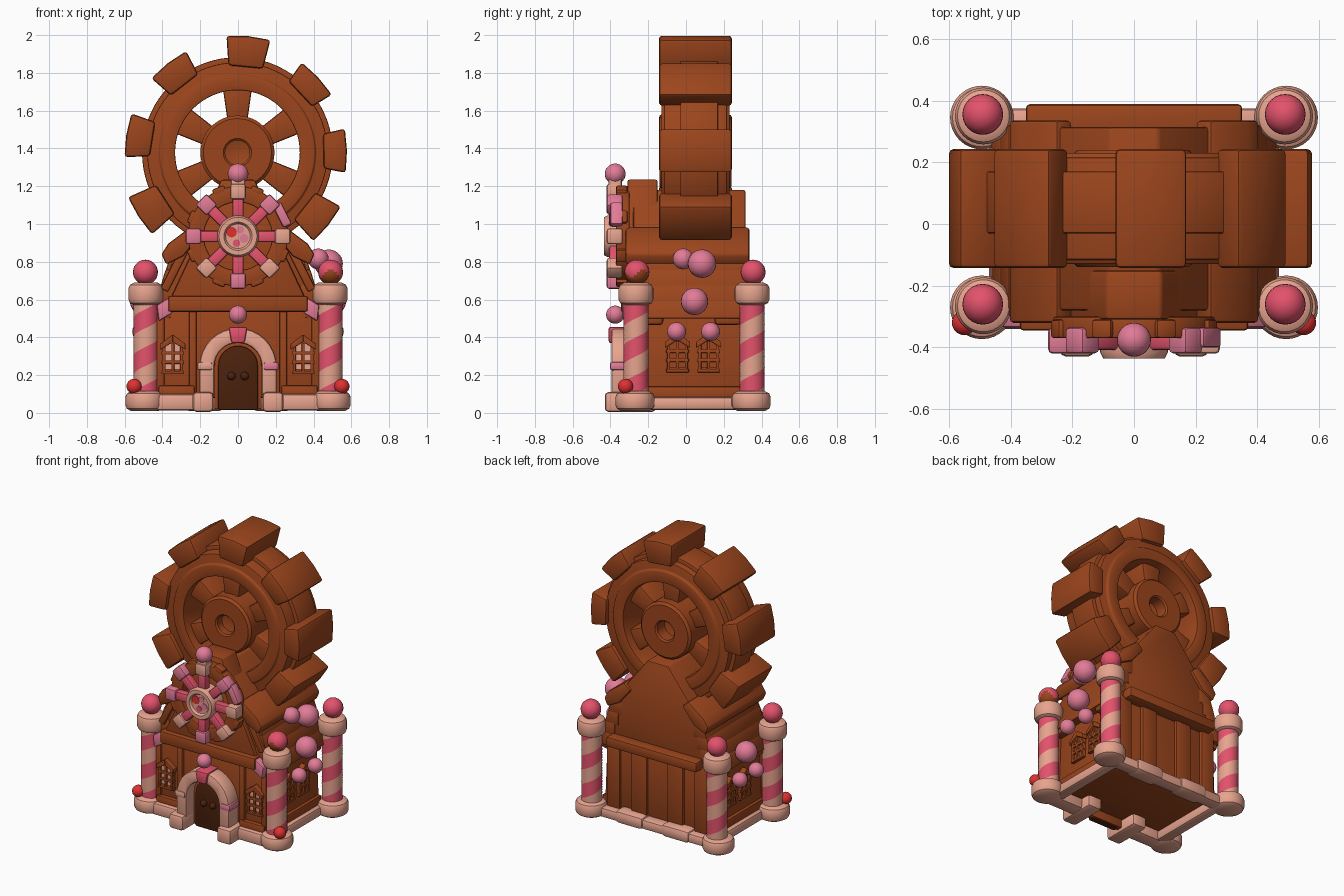
import bpy, bmesh, math
from mathutils import Matrix, Vector

if "Cube" in bpy.data.objects:
    bpy.data.objects.remove(bpy.data.objects["Cube"])

def material(name, r, g, b):
    m = bpy.data.materials.new(name)
    m.diffuse_color = (r, g, b, 1)
    m.use_nodes = True
    m.node_tree.nodes["Principled BSDF"].inputs["Base Color"].default_value = m.diffuse_color
    return m

BROWN = material("chocolate brown", .33, .06, .012)
PEACH = material("peach", .80, .37, .27)
ROSE = material("rose", .77, .085, .15)
MAUVE = material("candy pink", .76, .20, .31)
RED = material("red", .74, .03, .03)
DARK = material("dark chocolate", .075, .016, .004)

def finish(bm, name, mats, bevel=0, matrix=None):
    """Round the hard edges, shade smooth and link the object."""
    bmesh.ops.recalc_face_normals(bm, faces=bm.faces)
    if bevel:
        hard = [e for e in bm.edges if e.calc_face_angle(0) > math.radians(32)]
        bmesh.ops.bevel(bm, geom=hard, offset=bevel, segments=2, profile=.5,
                        affect='EDGES', clamp_overlap=True)
    if matrix:
        bm.transform(matrix)
    for f in bm.faces:
        f.smooth = True
    me = bpy.data.meshes.new(name)
    bm.to_mesh(me)
    bm.free()
    me.set_sharp_from_angle(angle=math.radians(35))
    for m in (mats if isinstance(mats, list) else [mats]):
        me.materials.append(m)
    ob = bpy.data.objects.new(name, me)
    bpy.context.scene.collection.objects.link(ob)
    return ob

def prism(name, pts, y0, y1, mat, bevel=.012, matrix=None):
    """Outline in x/z, extruded along y."""
    bm = bmesh.new()
    a = [bm.verts.new((x, y0, z)) for x, z in pts]
    b = [bm.verts.new((x, y1, z)) for x, z in pts]
    n = len(pts)
    bm.faces.new(a)
    bm.faces.new(b[::-1])
    for i in range(n):
        bm.faces.new((a[i], a[(i + 1) % n], b[(i + 1) % n], b[i]))
    return finish(bm, name, mat, bevel, matrix)

def box(name, x0, x1, y0, y1, z0, z1, mat, bevel=.012, matrix=None):
    return prism(name, [(x0, z0), (x1, z0), (x1, z1), (x0, z1)], y0, y1, mat, bevel, matrix)

def lathe(name, prof, mat, matrix, closed=False, n=48, bevel=0):
    """Revolve (radius, height) points about z; ends are capped unless closed."""
    bm = bmesh.new()
    rings = [[bm.verts.new((r * math.cos(2 * math.pi * i / n), r * math.sin(2 * math.pi * i / n), h))
              for i in range(n)] for r, h in prof]
    for a, b in zip(rings, rings[1:] + ([rings[0]] if closed else [])):
        for i in range(n):
            j = (i + 1) % n
            bm.faces.new((a[i], a[j], b[j], b[i]))
    if not closed:
        bm.faces.new(rings[0])
        bm.faces.new(rings[-1])
    return finish(bm, name, mat, bevel, matrix)

def ball(name, x, y, z, r, mat):
    bm = bmesh.new()
    bmesh.ops.create_uvsphere(bm, u_segments=24, v_segments=14, radius=r)
    if isinstance(mat, list):  # uneven lower glaze in the second colour
        for f in bm.faces:
            c = f.calc_center_median() / r
            f.material_index = int(c.z < .15 + .3 * math.sin(3 * math.atan2(c.y, c.x)) - .25)
    return finish(bm, name, mat, 0, Matrix.Translation((x, y, z)))

def wheel_axis(x, y, z):
    """Local z points to the front (-y)."""
    return Matrix.Translation((x, y, z)) @ Matrix.Rotation(math.pi / 2, 4, 'X')

def spin(cx, cz, angle):
    """Local x points outward at the angle within the x/z plane."""
    return Matrix.Translation((cx, 0, cz)) @ Matrix.Rotation(-angle, 4, 'Y')

# --- great gear: rim, band, hub, spokes, teeth
GX, GZ = -.003, 1.378
axis = wheel_axis(GX, .05, GZ)
lathe("gear_rim", [(.33, -.18), (.41, -.18), (.415, -.165), (.478, -.165), (.478, .165),
                   (.415, .165), (.41, .18), (.33, .18)], BROWN, axis, True, 72, .006)
lathe("gear_band", [(.45, -.12), (.505, -.12), (.505, .08), (.45, .08)], BROWN, axis, True, 72, .007)
lathe("gear_hub", [(.03, -.09), (.065, -.1), (.065, -.18), (.075, -.19), (.18, -.19), (.196, -.175),
                   (.196, .175), (.18, .19), (.075, .19), (.065, .18), (.065, .13), (.03, .12)], BROWN, axis)
for i in range(6):
    prism("gear_spoke", [(.15, -.05), (.36, -.08), (.36, .08), (.15, .05)], -.07, .17,
          BROWN, .012, spin(GX, GZ, math.radians(90 + 60 * i)))
for deg, r in ((84.5, .615), (128, .596), (171, .592), (213, .62), (43, .58), (1, .576), (-38.5, .612), (-94, .6)):
    prism("gear_tooth", [(.455, -.092), (r - .005, -.117), (r + .004, 0), (r - .005, .117), (.455, .092)],
          -.143, .243, BROWN, .016, spin(GX, GZ, math.radians(deg)))

# --- house body
prism("house_walls", [(-.42, .08), (.42, .08), (.40, .56), (-.40, .56)], -.285, .305, BROWN)
box("front_eave", -.37, .37, -.345, -.25, .535, .62, BROWN)
box("back_eave", -.35, .35, .28, .388, .53, .60, BROWN)
roof = [(-.40, .56), (.40, .56), (.345, .84), (.08, 1.18), (-.08, 1.18), (-.345, .84)]
prism("roof_body", roof, -.28, .315, BROWN)
prism("front_gable", [(-.36, .6), (.36, .6), (.22, .9), (.09, 1.235), (-.09, 1.235), (-.22, .9)],
      -.31, -.15, BROWN)
for s in (1, -1):
    # overlapping roof courses on each side
    for k in range(4):
        z, x = .5 + .08 * k, .445 - .026 * k
        prism("roof_course", [(s * (x - .09), z), (s * (x + .02), z), (s * (x - .01), z + .1),
                              (s * (x - .09), z + .1)], -.29 + .006 * k, .32, BROWN, .01)
    prism("roof_ridge_trim", [(s * .29, .83), (s * .38, .785), (s * .405, .84), (s * .37, .895),
                              (s * .25, .985), (s * .2, .94)], -.32, .335, BROWN)
    for yc in (-.19, .22):
        box("roof_scallop", s * .36, s * .455, yc - .07, yc + .07, .465, .53, BROWN, .02)
    # front gable slanting braces
    prism("gable_brace", [(s * .41, .66), (s * .37, .64), (s * .25, .88), (s * .29, .9)], -.30, -.25, BROWN, .008)
    prism("eave_candy", [(s * .345, .53), (s * .42, .485), (s * .43, .57), (s * .36, .615)],
          -.335, -.25, MAUVE, .01)
    # wall pilasters, plinths and back planks
    box("front_pilaster", s * .22, s * .26, -.305, -.27, .1, .54, BROWN, .008)
    box("front_corner_post", s * .39, s * .43, -.30, -.24, .1, .52, BROWN, .008)
    box("front_plinth", s * .23, s * .42, -.312, -.27, .08, .145, BROWN, .008)
    box("side_plinth", s * .40, s * .44, -.25, .30, .07, .14, BROWN, .008)
    for x, w in ((.08, .12), (.29, .1)):
        box("back_plank", s * x, s * (x + w), .29, .325, .08, .55, BROWN, .008)

def window(matrix, pane):
    """Peaked window facing local -y, standing on local z = 0."""
    prism("window_panel", [(-.045, .02), (.045, .02), (.045, .15), (0, .185), (-.045, .15)],
          -.012, .02, pane, 0, matrix)
    for x in (-.055, -.008, .039):
        box("window_bar", x, x + .016, -.025, .02, 0, .16, BROWN, .003, matrix)
    for z in (-.005, .05, .098):
        box("window_rail", -.06, .06, -.024, .02, z, z + .018, BROWN, .003, matrix)
    for s in (1, -1):
        prism("window_hood", [(0, .165), (s * .066, .125), (s * .066, .155), (0, .205)],
              -.032, .02, BROWN, .003, matrix)

for s in (1, -1):
    window(Matrix.Translation((s * .345, -.29, .21)), PEACH)
    for y in (-.045, .12):
        window(Matrix.Translation((s * .412, y, .22)) @ Matrix.Rotation(s * math.pi / 2, 4, 'Z'), BROWN)

# --- door with arch, keystone and knobs
def arc(r, zc, n=16):
    return [(r * math.cos(math.pi * i / n), zc + r * math.sin(math.pi * i / n)) for i in range(n + 1)]

prism("door", [(.105, .015)] + arc(.105, .25) + [(-.105, .015)], -.325, -.28, DARK, .008)
prism("door_trim", [(.125, .02)] + arc(.125, .25) + [(-.125, .02)], -.312, -.27, BROWN, .006)
prism("door_arch", [(.205, .09)] + arc(.205, .245) + [(-.205, .09), (-.125, .09)]
      + arc(.125, .245)[::-1] + [(.125, .09)], -.395, -.28, PEACH, .015)
prism("arch_keystone", [(-.035, .37), (.035, .37), (.05, .455), (-.05, .455)], -.41, -.28, ROSE)
ball("arch_ball", 0, -.375, .52, .048, MAUVE)
for s in (1, -1):
    ball("door_knob", s * .035, -.33, .195, .022, DARK)
    box("arch_foot", s * .13, s * .24, -.43, -.16, .005, .11, PEACH, .02)
    box("arch_side_stone", s * .135, s * .215, -.402, -.29, .225, .27, MAUVE if s > 0 else PEACH, .012)

# --- candy wheel above the door
CZ = .935
lathe("candy_wheel_ring", [(.18, -.04), (.265, -.04), (.265, .03), (.18, .03)], BROWN,
      wheel_axis(0, -.34, CZ), True, 48, .008)
lathe("candy_wheel_hub", [(.1, -.1), (.11, .03), (.1, .05), (.075, .05), (.065, .035), (.03, .035)],
      PEACH, wheel_axis(0, -.385, CZ))
for x, z, r, m in ((-.034, .022, .028, RED), (.012, .034, .02, MAUVE), (.032, -.012, .024, MAUVE),
                   (-.008, -.036, .02, ROSE)):
    lathe("hub_dot", [(r, 0), (r, .007)], m, wheel_axis(x, -.417, CZ + z), n=16)
for i in range(8):
    m = spin(0, CZ, math.pi / 4 * i)
    box("candy_spoke", .09, .22, -.408, -.352, -.03, .03, ROSE, .012, m)
    box("candy_spoke_end", .195, .278, -.42, -.335, -.042, .042,
        MAUVE if i in (1, 3, 4, 6) else PEACH, .014, m)
    box("candy_wheel_tooth", .24, .28, -.37, -.31, -.035, .035, BROWN, .01,
        spin(0, CZ, math.pi / 4 * (i + .5)))
box("wheel_rim_candy", .235, .285, -.40, -.335, -.07, .06, MAUVE, .012, spin(0, CZ, math.radians(27)))
box("wheel_top_stem", -.038, .038, -.41, -.34, 1.17, 1.25, PEACH)
ball("wheel_top_ball", 0, -.375, 1.265, .055, MAUVE)

# --- corner candy pillars
def striped_shaft(x, y):
    bm = bmesh.new()
    n, rows = 24, 90
    rings = []
    for j in range(rows + 1):
        z = .08 + .52 * j / rows
        rings.append([bm.verts.new((.067 * math.cos(t), .067 * math.sin(t), z)) for t in
                      (2 * math.pi * (i / n + z / .2) for i in range(n))])
    for a, b in zip(rings, rings[1:]):
        for i in range(n):
            f = bm.faces.new((a[i], a[(i + 1) % n], b[(i + 1) % n], b[i]))
            f.material_index = int(i >= n / 2)
    finish(bm, "pillar_shaft", [ROSE, PEACH], 0, Matrix.Translation((x, y, 0)))

def cushion(r, z0, z1):
    return [(r - .03, z0), (r - .008, z0 + .012), (r, z0 + .03), (r, z1 - .03), (r - .008, z1 - .012), (r - .03, z1)]

for s in (1, -1):
    for y in (-.265, .35):
        striped_shaft(s * .487, y)
        lathe("pillar_base", cushion(.103, .01, .115), PEACH, Matrix.Translation((s * .493, y - .005, 0)), n=32)
        lathe("pillar_cap", cushion(.092, .57, .69), PEACH, Matrix.Translation((s * .488, y, 0)), n=32)
        ball("pillar_ball", s * .49, y + .005, .745, .066, [ROSE, BROWN] if s > 0 > y else ROSE)
    ball("red_candy", s * .55, -.32, .14, .04, RED)
    # stone footing
    box("side_footing", s * .39, s * .47, -.25, .35, .015, .085, PEACH, .02)
    box("front_footing", s * .2, s * .48, -.34, -.23, .012, .1, PEACH, .02)
    # side candies shared by both walls
    for x, y, z, r in ((.5, .045, .59, .072), (.51, -.05, .43, .05), (.51, .13, .43, .05)):
        ball("side_candy", s * x, y, z, r, MAUVE)
ball("roof_candy", .48, .085, .79, .075, MAUVE)
ball("roof_candy_small", .425, -.015, .815, .055, MAUVE)
box("back_footing", -.48, .48, .28, .375, .015, .085, PEACH, .02)
for x in (-.18, .18):
    box("back_stone", x - .11, x + .11, .26, .388, .01, .1, PEACH, .03)
